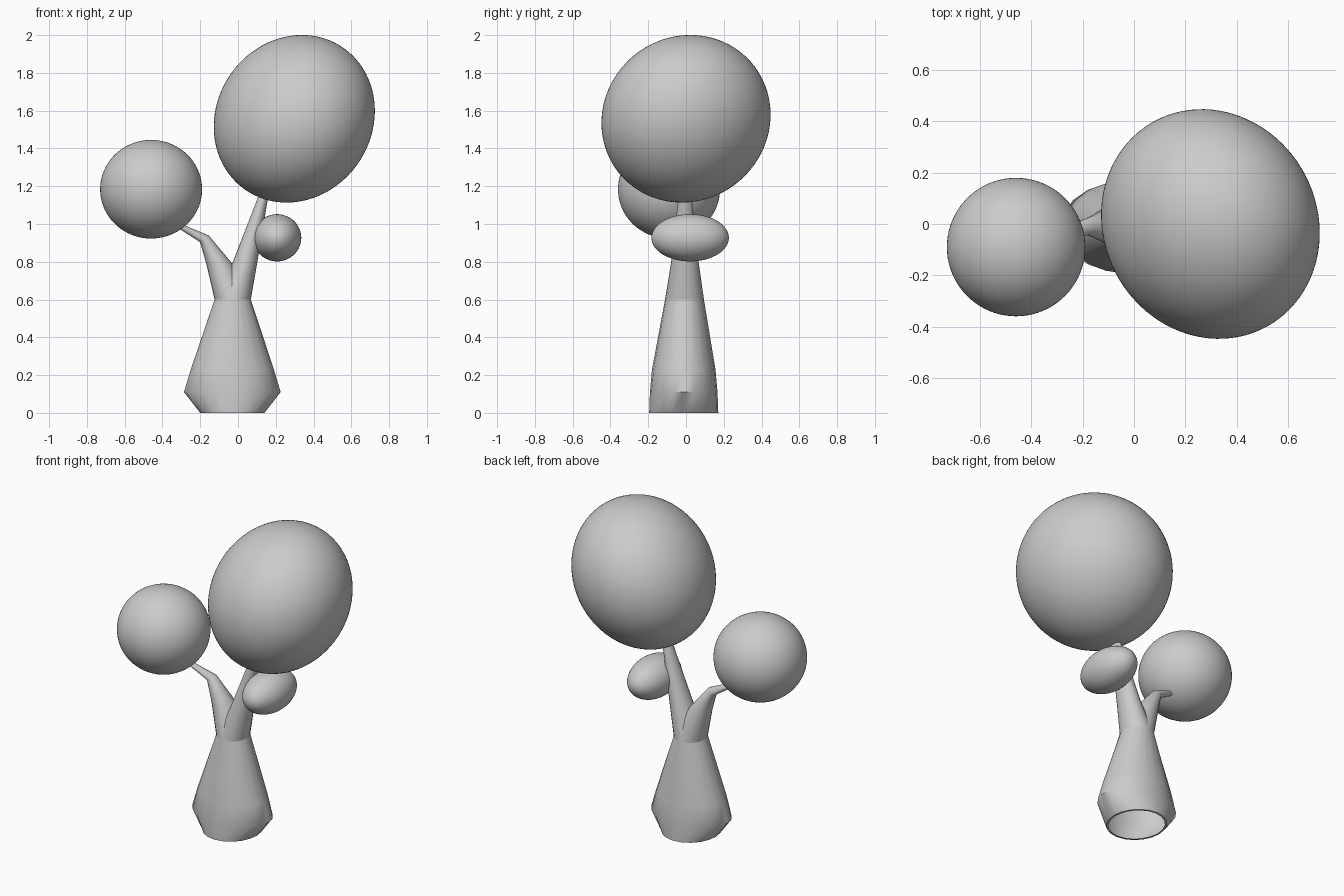
import bpy, bmesh, math
from mathutils import Vector, Matrix

if "Cube" in bpy.data.objects:
    bpy.data.objects.remove(bpy.data.objects["Cube"])

SIDES = 20


def loft(name, rings, cap_end=False):
    """Skin a tube through rings of (centre, x radius, y radius, tilt about y)."""
    bm = bmesh.new()
    loops = []
    for centre, rx, ry, tilt in rings:
        turn = Matrix.Rotation(math.radians(tilt), 3, 'Y')
        loop = []
        for i in range(SIDES):
            a = math.tau * i / SIDES
            p = turn @ Vector((rx * math.cos(a), ry * math.sin(a), 0))
            loop.append(bm.verts.new(Vector(centre) + p))
        loops.append(loop)
    for lo, hi in zip(loops, loops[1:]):
        for i in range(SIDES):
            j = (i + 1) % SIDES
            bm.faces.new((lo[i], lo[j], hi[j], hi[i]))
    if cap_end:
        bm.faces.new(loops[-1])
    mesh = bpy.data.meshes.new(name)
    bm.to_mesh(mesh)
    bm.free()
    obj = bpy.data.objects.new(name, mesh)
    bpy.context.collection.objects.link(obj)
    smooth(obj)


def smooth(obj):
    bpy.ops.object.select_all(action='DESELECT')
    obj.select_set(True)
    bpy.context.view_layer.objects.active = obj
    bpy.ops.object.shade_smooth_by_angle(angle=math.radians(50))


def foliage(name, centre, radii, axis=(0, 0, 1)):
    """Ellipsoid whose local z points along axis."""
    bpy.ops.mesh.primitive_ico_sphere_add(subdivisions=5, radius=1, location=centre)
    obj = bpy.context.object
    obj.name = name
    obj.scale = radii
    obj.rotation_euler = Vector(axis).to_track_quat('Z', 'Y').to_euler()
    smooth(obj)


# Flared trunk, open underneath with a narrow lip
fork_base = ((-0.028, -0.008, 0.60), 0.096, 0.103, 0)
loft("trunk", [
    ((-0.03, -0.012, 0.0), 0.158, 0.171, 0),
    ((-0.03, -0.012, 0.0), 0.170, 0.183, 0),
    ((-0.03, -0.012, 0.11), 0.256, 0.179, 0),
    ((-0.03, -0.012, 0.23), 0.220, 0.168, 0),
    fork_base,
])

# Right limb rising into the large crown
loft("right_branch", [
    fork_base,
    ((0.035, -0.006, 0.79), 0.066, 0.074, 0),
    ((0.135, -0.005, 1.15), 0.026, 0.034, 0),
    ((0.155, -0.005, 1.21), 0.022, 0.028, 0),
], cap_end=True)

# Left limb bending outward into the medium crown
loft("left_branch", [
    fork_base,
    ((-0.099, -0.006, 0.79), 0.069, 0.068, 0),
    ((-0.178, -0.010, 0.922), 0.029, 0.034, -38),
    ((-0.292, -0.035, 0.980), 0.015, 0.018, -62),
    ((-0.35, -0.050, 1.010), 0.012, 0.014, -62),
], cap_end=True)

# Crowns: the large one is flattened along a slanted axis
foliage("large_crown", (0.298, 0.0, 1.557), (0.457, 0.457, 0.402), (0.755, 0.419, -0.504))
foliage("medium_crown", (-0.46, -0.09, 1.184), (0.27, 0.27, 0.261))
foliage("small_crown", (0.207, 0.022, 0.927), (0.128, 0.205, 0.125))
